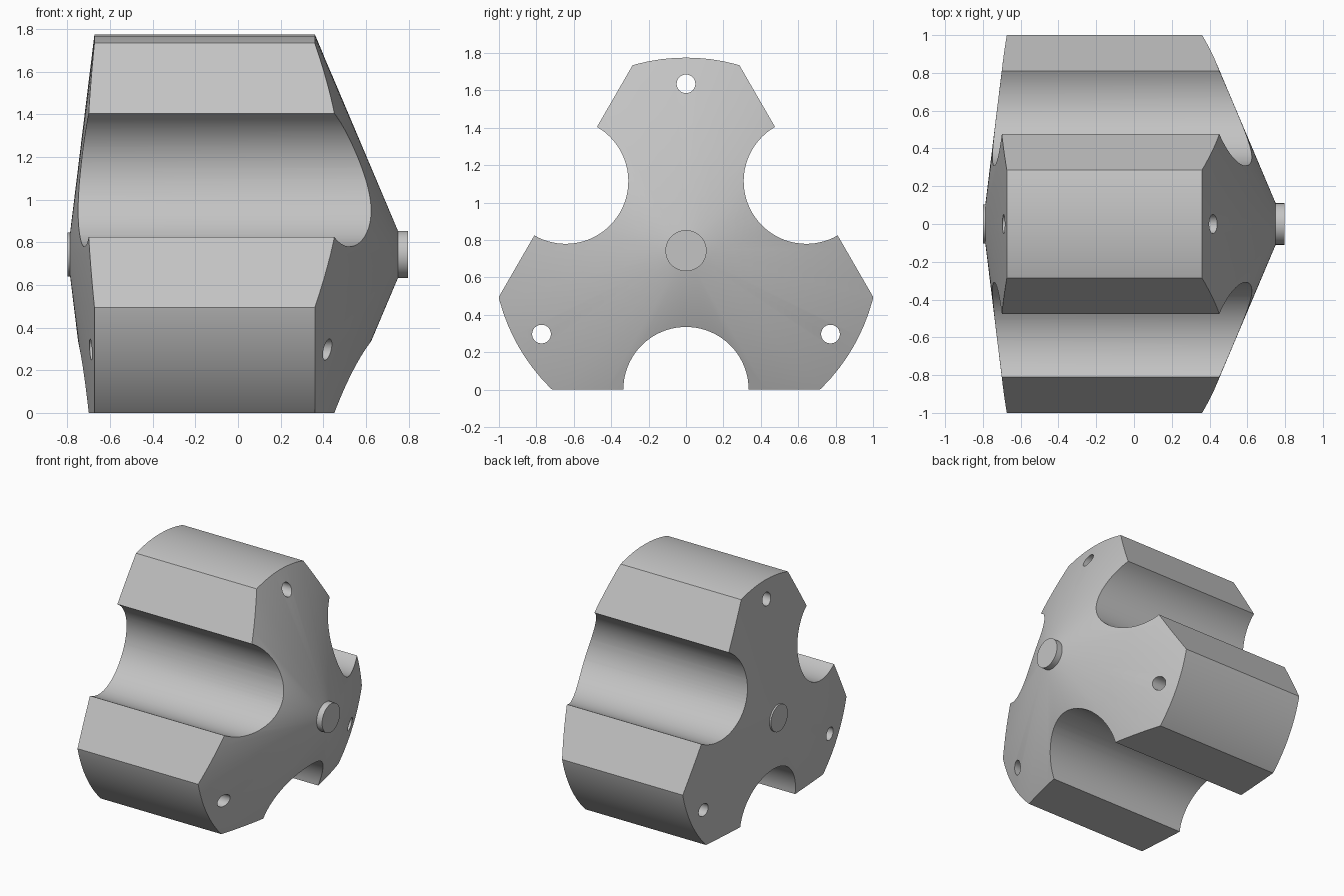
import bpy
import bmesh
from math import sin, cos, pi, radians
from mathutils import Matrix, Vector

AXIS_Z = 0.743       # height of the central axis, also its distance to the flats
GROOVE_R = 0.335
HOLE_R = 0.05
HOLE_DIST = 0.892

cube = bpy.data.objects.get("Cube")
if cube:
    bpy.data.objects.remove(cube, do_unlink=True)

grey = bpy.data.materials.new("plain grey")
grey.use_nodes = True
colour = (0.55, 0.55, 0.55, 1)
grey.diffuse_color = colour
grey.node_tree.nodes["Principled BSDF"].inputs["Base Color"].default_value = colour


def make_object(name, bm):
    bmesh.ops.recalc_face_normals(bm, faces=bm.faces)
    mesh = bpy.data.meshes.new(name)
    bm.to_mesh(mesh)
    bm.free()
    mesh.materials.append(grey)
    obj = bpy.data.objects.new(name, mesh)
    obj.location.z = AXIS_Z
    bpy.context.collection.objects.link(obj)
    return obj


def lathe_x(name, profile, sides):
    """Closed solid of revolution about x from (x, radius) pairs."""
    bm = bmesh.new()
    rings = []
    for x, r in profile:
        angles = [2 * pi * i / sides for i in range(sides)]
        rings.append([bm.verts.new((x, r * cos(a), r * sin(a))) for a in angles])
    for a, b in zip(rings, rings[1:]):
        for i in range(sides):
            j = (i + 1) % sides
            bm.faces.new((a[i], a[j], b[j], b[i]))
    bm.faces.new(rings[0])
    bm.faces.new(rings[-1])
    return make_object(name, bm)


def prism_x(name, outline, angle):
    """Long prism along x from (y, z) points, turned about the axis."""
    bm = bmesh.new()
    face = bm.faces.new([bm.verts.new((-1.2, y, z)) for y, z in outline])
    ext = bmesh.ops.extrude_face_region(bm, geom=[face])
    verts = [v for v in ext["geom"] if isinstance(v, bmesh.types.BMVert)]
    bmesh.ops.translate(bm, verts=verts, vec=Vector((2.4, 0, 0)))
    bmesh.ops.rotate(bm, verts=bm.verts, cent=(0, 0, 0),
                     matrix=Matrix.Rotation(angle, 3, 'X'))
    return make_object(name, bm)


def arc(cy, cz, r, start, end, n):
    return [(cy + r * cos(start + (end - start) * i / n),
             cz + r * sin(start + (end - start) * i / n)) for i in range(n + 1)]


def activate(obj):
    bpy.ops.object.select_all(action='DESELECT')
    obj.select_set(True)
    bpy.context.view_layer.objects.active = obj


def cut(obj, cutter):
    cutter.hide_render = True
    mod = obj.modifiers.new("cut", 'BOOLEAN')
    mod.operation = 'DIFFERENCE'
    mod.solver = 'EXACT'
    mod.object = cutter
    activate(obj)
    bpy.ops.object.modifier_apply(modifier=mod.name)
    bpy.data.objects.remove(cutter, do_unlink=True)


# Body: double cone around a cylinder
body = lathe_x("three_lobed_body", [(-0.787, 0.103), (-0.673, 1.032),
                                    (0.36, 1.032), (0.75, 0.11)], 96)

# Flats with round grooves, and a through hole in each lobe
groove = arc(0, -AXIS_Z, GROOVE_R, 0, pi, 40)
flat_outline = [(-2, -2), (2, -2), (2, -AXIS_Z)] + groove + [(-2, -AXIS_Z)]
hole_outline = arc(0, HOLE_DIST, HOLE_R, 0, 2 * pi, 32)[:-1]
for k in range(3):
    turn = radians(120 * k)
    cut(body, prism_x("groove_cutter", flat_outline, turn))
    cut(body, prism_x("hole_cutter", hole_outline, turn))

# Round stubs at both ends of the axis
left_stub = lathe_x("left_stub", [(0.745, 0.11), (0.797, 0.11)], 48)
right_stub = lathe_x("right_stub", [(-0.8, 0.103), (-0.782, 0.103)], 48)

for part in (body, left_stub, right_stub):
    activate(part)
    bpy.ops.object.shade_smooth_by_angle(angle=radians(25))
